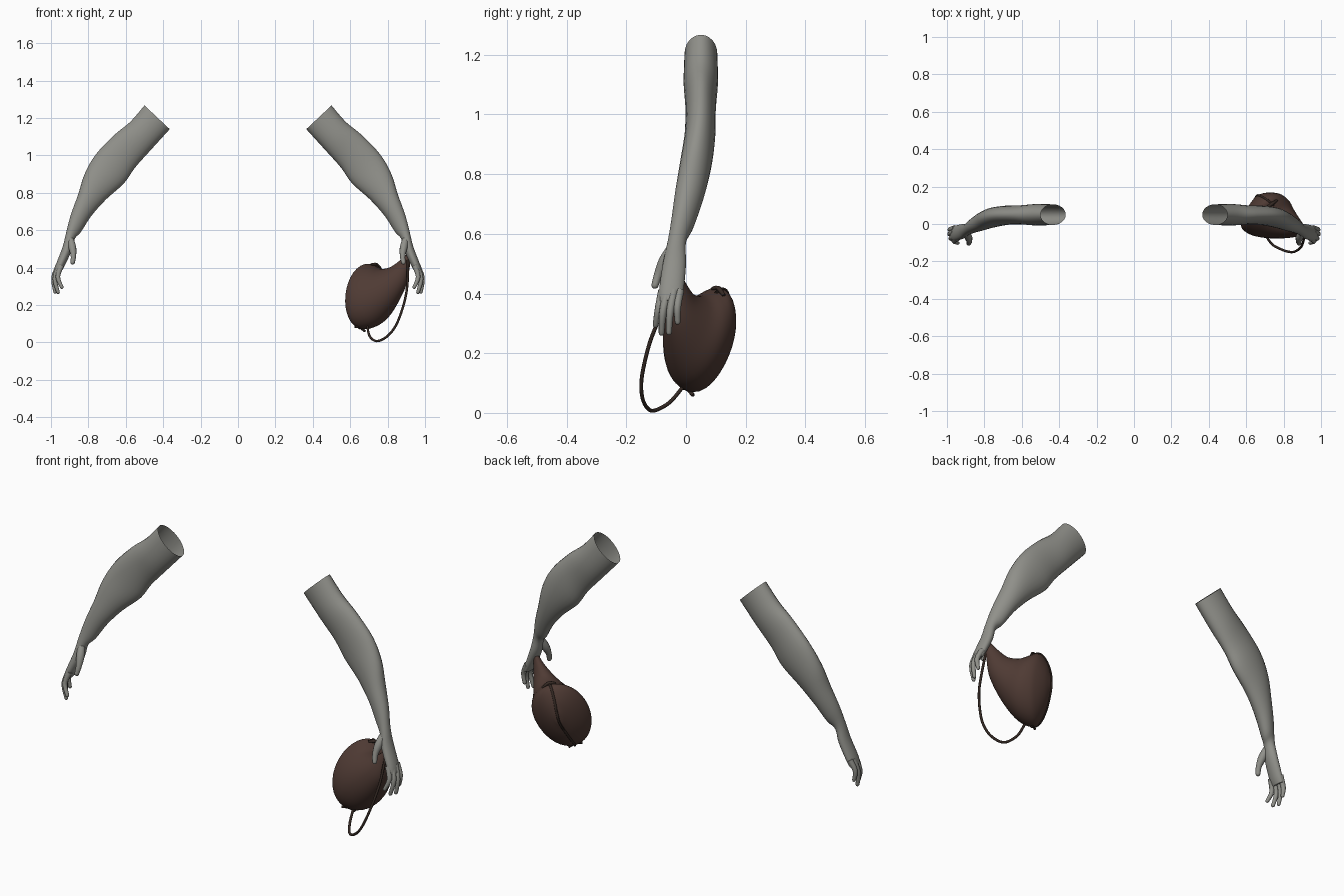
import bpy, bmesh, math
from mathutils import Vector as V

if "Cube" in bpy.data.objects:
    bpy.data.objects.remove(bpy.data.objects["Cube"])


def material(name, rgb):
    m = bpy.data.materials.new(name)
    m.diffuse_color = (*rgb, 1)
    m.use_nodes = True
    m.node_tree.nodes["Principled BSDF"].inputs["Base Color"].default_value = m.diffuse_color
    return m


SKIN = material("grey_skin", (0.28, 0.28, 0.255))
LEATHER = material("brown_leather", (0.078, 0.043, 0.034))
CORD = material("dark_cord", (0.035, 0.022, 0.017))


def smooth_path(rows, steps):
    """Catmull-Rom interpolation through rows of vectors."""
    out = []
    last = len(rows) - 1
    for i in range(last):
        a, b, c, d = (rows[min(max(i + k, 0), last)] for k in (-1, 0, 1, 2))
        for s in range(steps):
            t = s / steps
            out.append([0.5 * (2 * q + (r - p) * t + (2 * p - 5 * q + 4 * r - w) * t * t
                               + (3 * q - p - 3 * r + w) * t ** 3)
                        for p, q, r, w in zip(a, b, c, d)])
    out.append(list(rows[-1]))
    return out


def loft(name, sections, mat, sides=16, caps=(True, True), mirror=False):
    """Skin elliptical rings given as (centre, half axis, half axis)."""
    bm = bmesh.new()
    rings = []
    for c, a, b in sections:
        rings.append([bm.verts.new(c + a * math.cos(k * math.tau / sides)
                                   + b * math.sin(k * math.tau / sides)) for k in range(sides)])
    for r, s in zip(rings, rings[1:]):
        for k in range(sides):
            j = (k + 1) % sides
            bm.faces.new((r[k], r[j], s[j], s[k]))
    for use, ring, sec in ((caps[0], rings[0], sections[0]), (caps[1], rings[-1], sections[-1])):
        if use:
            tip = bm.verts.new(sec[0])
            for k in range(sides):
                bm.faces.new((ring[k], ring[(k + 1) % sides], tip))
    bmesh.ops.recalc_face_normals(bm, faces=bm.faces)
    me = bpy.data.meshes.new(name)
    bm.to_mesh(me)
    bm.free()
    me.materials.append(mat)
    ob = bpy.data.objects.new(name, me)
    bpy.context.collection.objects.link(ob)
    if mirror:
        ob.modifiers.new("mirror", "MIRROR")
    bpy.ops.object.select_all(action="DESELECT")
    ob.select_set(True)
    bpy.context.view_layer.objects.active = ob
    bpy.ops.object.shade_smooth_by_angle(angle=math.radians(60))
    return ob


def tube(name, points, radii, mat, sides=8, steps=5, mirror=False, round_end=False):
    """Round tube along a smooth path, with a radius at each point."""
    path = smooth_path([(V(p), r) for p, r in zip(points, radii)], steps)
    if round_end:
        end, r = path[-1]
        d = (end - path[-2][0]).normalized()
        path += [[end + d * r * math.sin(q), r * math.cos(q)] for q in (0.5, 1.0, 1.35)]
    secs = []
    a = V((0, 1, 0))
    for i, (c, r) in enumerate(path):
        t = (path[min(i + 1, len(path) - 1)][0] - path[max(i - 1, 0)][0]).normalized()
        a = (a - t * a.dot(t)).normalized()
        secs.append((c, a * r, t.cross(a) * r))
    return loft(name, secs, mat, sides, mirror=mirror)


# Arm and palm: outer x, z, inner x, z, front y, back y
arm_rows = [
    (.50, 1.267, .365, 1.14, -.005, .105),
    (.575, 1.18, .465, 1.03, -.008, .107),
    (.66, 1.11, .55, .935, -.002, .10),
    (.76, 1.005, .61, .85, -.005, .098),
    (.82, .90, .705, .765, -.02, .085),
    (.855, .79, .785, .675, -.037, .06),
    (.893, .685, .84, .59, -.05, .027),
    (.918, .59, .872, .555, -.062, .0),
    (.938, .51, .892, .485, -.078, .0),
    (.972, .42, .932, .40, -.09, -.008),
    (.984, .378, .952, .368, -.088, -.014),
]
secs = []
for px, pz, qx, qz, y0, y1 in arm_rows:
    p, q = V((px, 0, pz)), V((qx, 0, qz))
    secs.append(((p + q) / 2 + V((0, (y0 + y1) / 2, 0)), (p - q) / 2, V((0, (y1 - y0) / 2, 0))))
loft("arm", smooth_path(secs, 4), SKIN, 24, caps=(False, True), mirror=True)

# Fingers and thumb
fingers = {
    "index_finger": [(.945, -.078, .41), (.963, -.092, .35), (.942, -.102, .295)],
    "middle_finger": [(.957, -.061, .41), (.979, -.077, .34), (.962, -.082, .268)],
    "ring_finger": [(.962, -.040, .41), (.986, -.053, .34), (.978, -.057, .27)],
    "little_finger": [(.958, -.021, .41), (.984, -.029, .355), (.978, -.028, .305)],
}
for name, pts in fingers.items():
    tube(name, pts, (.015, .0125, .0095), SKIN, 10, 5, True, True)
tube("thumb", [(.898, -.042, .56), (.886, -.07, .51), (.880, -.092, .465), (.884, -.104, .428)],
     (.017, .021, .015, .012), SKIN, 10, 5, True, True)

# Leather flask: upper edge, lower edge and half thickness, from neck to far seam
n = V((-.77, -.55, .33)).normalized()
flask_rows = [
    ((.903, -.018, .468), (.918, -.045, .450), .014),
    ((.87, .0, .432), (.905, -.05, .39), .030),
    ((.83, .025, .398), (.872, -.062, .30), .058),
    ((.785, .065, .388), (.795, -.058, .19), .095),
    ((.75, .10, .402), (.715, -.035, .105), .128),
    ((.722, .122, .415), (.650, .005, .075), .132),
    ((.700, .138, .402), (.634, .045, .098), .108),
    ((.676, .150, .355), (.636, .095, .160), .065),
    ((.660, .153, .295), (.650, .140, .235), .018),
]
secs = [((V(p) + V(q)) / 2, (V(p) - V(q)) / 2, n * t) for p, q, t in flask_rows]
loft("flask_body", smooth_path(secs, 5), LEATHER, 32)

# Stitched seam around the far edge of the flask
seam = [V(r[0]) for r in flask_rows[4:]] + [V(r[1]) for r in reversed(flask_rows[5:])]
tube("flask_seam", seam, [.006] * len(seam), CORD, 6, 5)

# Knotted ties at the top and bottom of the seam
for name, c in (("top_tie", (.738, .108, .413)), ("bottom_tie", (.652, .005, .078))):
    c = V(c)
    tube(name, [c + n * .035 - V((0, 0, .008)), c + V((0, 0, .004)), c - n * .035 - V((0, 0, .008))],
         (.006, .009, .006), CORD, 6, 4)

# Hanging carry strap
strap = [(.908, -.045, .445), (.907, -.085, .33), (.893, -.123, .23), (.858, -.148, .12),
         (.82, -.147, .055), (.775, -.13, .017), (.735, -.105, .008), (.703, -.055, .035),
         (.692, -.012, .085)]
tube("carry_strap", strap, [.0065] * len(strap), CORD, 8, 6)
